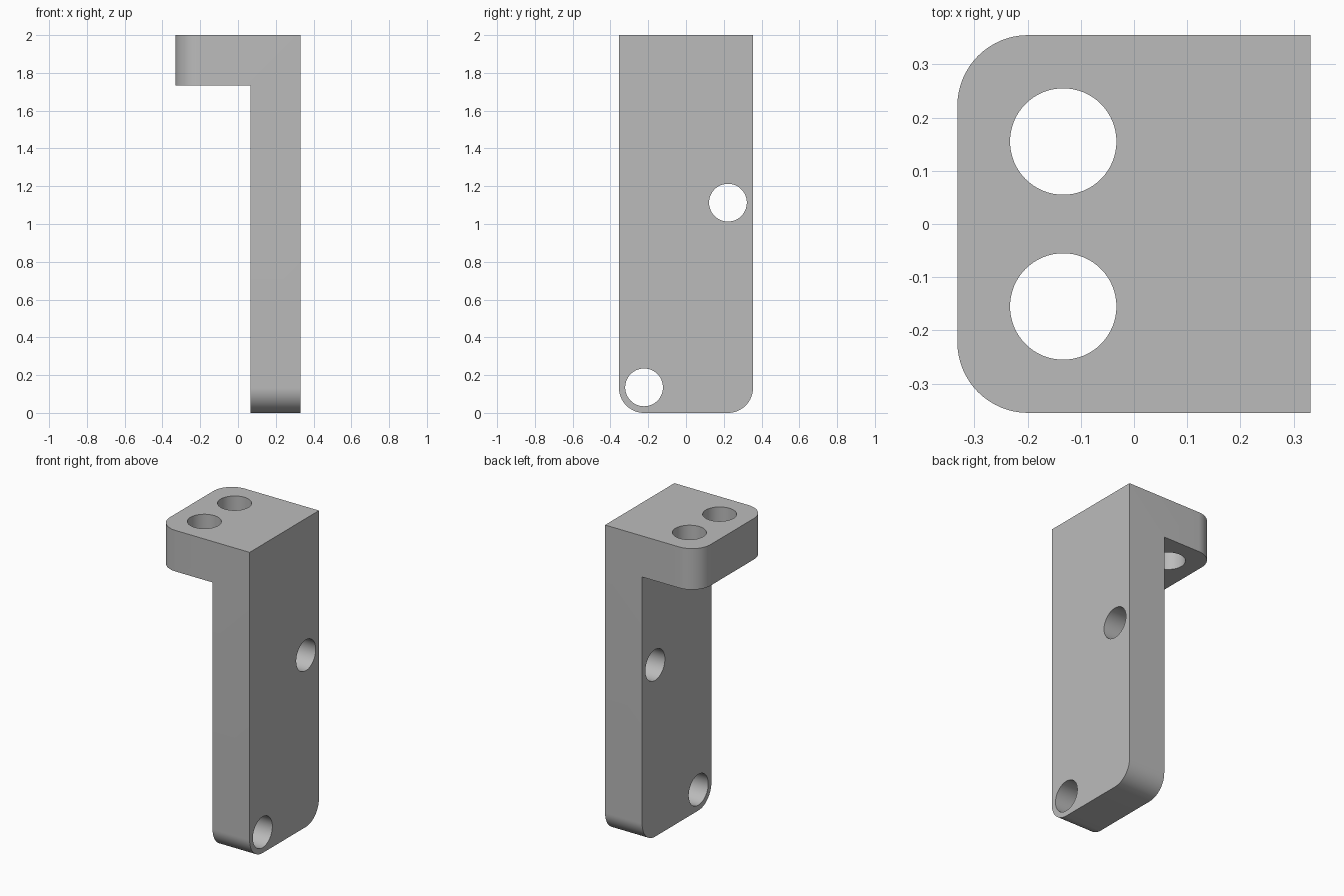
import bpy, bmesh, math
from mathutils import Matrix, Vector

cube = bpy.data.objects.get("Cube")
if cube:
    bpy.data.objects.remove(cube, do_unlink=True)

HALF_X, HALF_Y, HEIGHT = 0.332, 0.355, 2.0
THICK, CORNER, HOLE = 0.266, 0.133, 0.1
INNER_X, ARM_Z = HALF_X - THICK, HEIGHT - THICK

# One plain grey for the whole part
grey = bpy.data.materials.new("grey")
grey.use_nodes = True
colour = (0.5, 0.5, 0.5, 1)
grey.diffuse_color = colour
grey.node_tree.nodes["Principled BSDF"].inputs["Base Color"].default_value = colour


def add_object(name, bm):
    bmesh.ops.recalc_face_normals(bm, faces=bm.faces)
    mesh = bpy.data.meshes.new(name)
    bm.to_mesh(mesh)
    bm.free()
    mesh.materials.append(grey)
    obj = bpy.data.objects.new(name, mesh)
    bpy.context.collection.objects.link(obj)
    return obj


# L-shaped profile extruded from front to back
profile = [(HALF_X, 0), (HALF_X, HEIGHT), (-HALF_X, HEIGHT),
           (-HALF_X, ARM_Z), (INNER_X, ARM_Z), (INNER_X, 0)]
bm = bmesh.new()
face = bm.faces.new([bm.verts.new((x, -HALF_Y, z)) for x, z in profile])
extruded = bmesh.ops.extrude_face_region(bm, geom=[face])["geom"]
bmesh.ops.translate(bm, vec=(0, 2 * HALF_Y, 0),
                    verts=[g for g in extruded if isinstance(g, bmesh.types.BMVert)])


# Round the corners of the free ends: arm tip and plate foot
def is_end_corner(edge):
    a, b = (v.co for v in edge.verts)
    if abs(a.y - b.y) > 0.01:
        return False
    at_tip = all(abs(p.x + HALF_X) < 0.001 for p in (a, b))
    at_foot = all(p.z < 0.001 for p in (a, b))
    return at_tip or at_foot


bmesh.ops.bevel(bm, geom=[e for e in bm.edges if is_end_corner(e)], offset=CORNER,
                offset_type='OFFSET', segments=16, profile=0.5, affect='EDGES')
bracket = add_object("angle_bracket", bm)


# Bolt holes through the arm and the plate
def cut_hole(centre, axis):
    turn = Vector((0, 0, 1)).rotation_difference(Vector(axis)).to_matrix().to_4x4()
    hole = bmesh.new()
    bmesh.ops.create_cone(hole, cap_ends=True, segments=64, radius1=HOLE, radius2=HOLE,
                          depth=2 * THICK, matrix=Matrix.Translation(centre) @ turn)
    cutter = add_object("hole_cutter", hole)
    cutter.hide_render = True
    mod = bracket.modifiers.new("hole", 'BOOLEAN')
    mod.operation, mod.solver, mod.object = 'DIFFERENCE', 'EXACT', cutter
    bpy.ops.object.modifier_apply(modifier=mod.name)
    bpy.data.objects.remove(cutter, do_unlink=True)


bpy.ops.object.select_all(action='DESELECT')
bracket.select_set(True)
bpy.context.view_layer.objects.active = bracket
for y in (-0.155, 0.155):
    cut_hole((-0.133, y, HEIGHT - THICK / 2), (0, 0, 1))
for y, z in ((-0.222, 0.135), (0.222, 1.113)):
    cut_hole((HALF_X - THICK / 2, y, z), (1, 0, 0))

bpy.ops.object.shade_smooth_by_angle(angle=math.radians(30))
